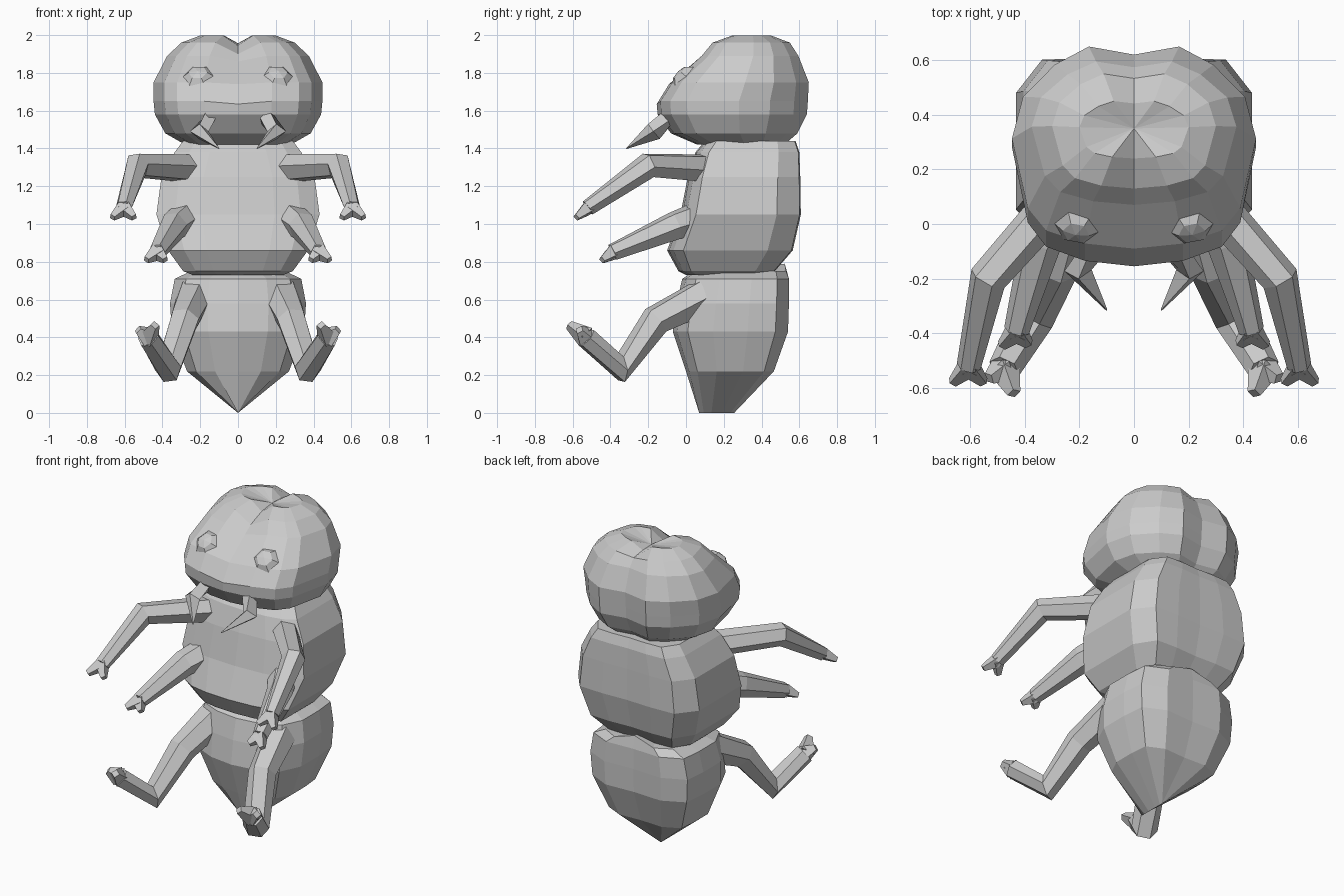
import bpy, bmesh, math
from mathutils import Vector

if "Cube" in bpy.data.objects:
    bpy.data.objects.remove(bpy.data.objects["Cube"])

# half cross-sections of the three body parts (x, y), front centre to back centre
HEAD = [(0, -1), (.4, -.95), (.72, -.82), (.87, -.6), (1, .09), (.91, .5), (.65, .82), (.37, 1), (0, .92)]
THORAX = [(0, -1), (.45, -.97), (.77, -.9), (1, -.74), (1, -.1), (1, .6), (.78, .98), (.4, 1), (0, .98)]
ABDOMEN = [(0, -1), (.45, -.93), (.82, -.74), (1, -.3), (1, .3), (.96, .78), (.56, 1), (0, .97)]


def finish(name, bm):
    bmesh.ops.remove_doubles(bm, verts=bm.verts, dist=.001)
    bmesh.ops.dissolve_degenerate(bm, edges=bm.edges, dist=.0005)
    bmesh.ops.recalc_face_normals(bm, faces=bm.faces)
    me = bpy.data.meshes.new(name)
    bm.to_mesh(me)
    bm.free()
    ob = bpy.data.objects.new(name, me)
    bpy.context.collection.objects.link(ob)
    return ob


def skin(bm, rings, end=None):
    """Bridge rings of points and fan-cap both ends."""
    vs = [[bm.verts.new(p) for p in r] for r in rings]
    n = len(vs[0])
    for a, b in zip(vs, vs[1:]):
        for i in range(n):
            j = (i + 1) % n
            bm.faces.new((a[i], a[j], b[j], b[i]))
    for ring, c in ((vs[0], None), (vs[-1], end)):
        if c is None:
            c = sum((v.co for v in ring), Vector()) / n
        cv = bm.verts.new(c)
        for i in range(n):
            bm.faces.new((ring[i], ring[(i + 1) % n], cv))


def body(name, half, levels, end=None):
    """levels: z, half width, front y, back y, front dip, back dip."""
    outline = half + [(-x, y) for x, y in half[-2:0:-1]]
    rings = []
    for z, hw, yf, yb, df, db in levels:
        ring = []
        for i, (x, y) in enumerate(outline):
            dz = df if i == 0 else db if i == len(half) - 1 else 0
            ring.append(Vector((x * hw, (yf + yb) / 2 + y * (yb - yf) / 2, z - dz)))
        rings.append(ring)
    bm = bmesh.new()
    skin(bm, rings, end=end)
    return finish(name, bm)


def tube(bm, path, side, sides=6):
    """path: (x, y, z, radius); side mirrors in x."""
    pts = [Vector((p[0] * side, p[1], p[2])) for p in path]
    rings = []
    for i, p in enumerate(pts):
        t = Vector()
        if i > 0:
            t += (p - pts[i - 1]).normalized()
        if i < len(pts) - 1:
            t += (pts[i + 1] - p).normalized()
        t.normalize()
        u = t.cross(Vector((0, .25, 1))).normalized()
        v = u.cross(t)
        r = path[i][3]
        rings.append([p + r * (math.cos(a) * u + math.sin(a) * v)
                      for a in (2 * math.pi * k / sides for k in range(sides))])
    skin(bm, rings)


def limb(name, path, tips=(), sides=6):
    for label, s in (("left", 1), ("right", -1)):
        bm = bmesh.new()
        tube(bm, path, s, sides)
        for tip in tips:
            tube(bm, [path[-1], tip], s, 4)
        finish(label + "_" + name, bm)


# head with a shallow valley along the top
body("head", HEAD, [
    (1.42, .28, .06, .52, 0, 0),
    (1.48, .385, -.08, .59, 0, 0),
    (1.58, .44, -.15, .64, 0, 0),
    (1.65, .447, -.155, .645, .015, 0),
    (1.75, .447, -.09, .65, .01, 0),
    (1.89, .375, .07, .595, .03, 0),
    (1.96, .30, .13, .55, .06, .02),
    (1.998, .20, .24, .45, .055, .045),
], end=(0, .35, 1.957))

# boxy thorax
body("thorax", THORAX, [
    (.73, .24, .0, .44, 0, 0),
    (.75, .29, -.04, .47, 0, 0),
    (.86, .37, -.10, .565, 0, 0),
    (1.05, .432, -.03, .608, 0, 0),
    (1.25, .405, .01, .605, 0, 0),
    (1.38, .335, .05, .60, 0, 0),
    (1.44, .29, .10, .58, 0, 0),
])

# abdomen ending in a keel
body("abdomen", ABDOMEN, [
    (.0, .0, .07, .255, 0, 0),
    (.22, .27, .0, .465, 0, 0),
    (.43, .35, -.07, .54, 0, 0),
    (.58, .36, -.05, .545, 0, 0),
    (.71, .335, -.02, .545, 0, 0),
    (.75, .25, .04, .53, 0, -.04),
])

# jaws, arms and legs
limb("jaw", [(.13, -.07, 1.59, .045), (.205, -.17, 1.49, .05), (.10, -.315, 1.40, .003)], sides=4)
limb("upper_arm", [(.27, .10, 1.295, .078), (.535, -.20, 1.31, .07), (.605, -.52, 1.085, .045)],
     [(.665, -.58, 1.035, .02), (.55, -.58, 1.035, .02)])
limb("middle_arm", [(.28, .06, 1.03, .088), (.34, -.06, .99, .078), (.43, -.39, .85, .047)],
     [(.485, -.445, .81, .02), (.385, -.44, .81, .02)])
limb("leg", [(.23, .10, .62, .1), (.285, -.16, .49, .083), (.37, -.345, .235, .078),
             (.475, -.53, .40, .06)],
     [(.44, -.62, .465, .025), (.53, -.565, .44, .025)])

# eyes: flattened hexagonal domes lying on the sloped face
for label, s in (("left", 1), ("right", -1)):
    bm = bmesh.new()
    n = Vector((.12 * s, -.66, .7)).normalized()
    c = Vector((.208 * s, -.01, 1.777))
    u = n.cross(Vector((0, 0, 1))).normalized()
    v = u.cross(n)
    rings = [[c + n * h + r * (math.cos(k * math.pi / 3) * u + math.sin(k * math.pi / 3) * v)
              for k in range(6)]
             for h, r in ((-.05, .07), (.005, .083), (.035, .05))]
    skin(bm, rings, end=c + n * .045)
    finish(label + "_eye", bm)
